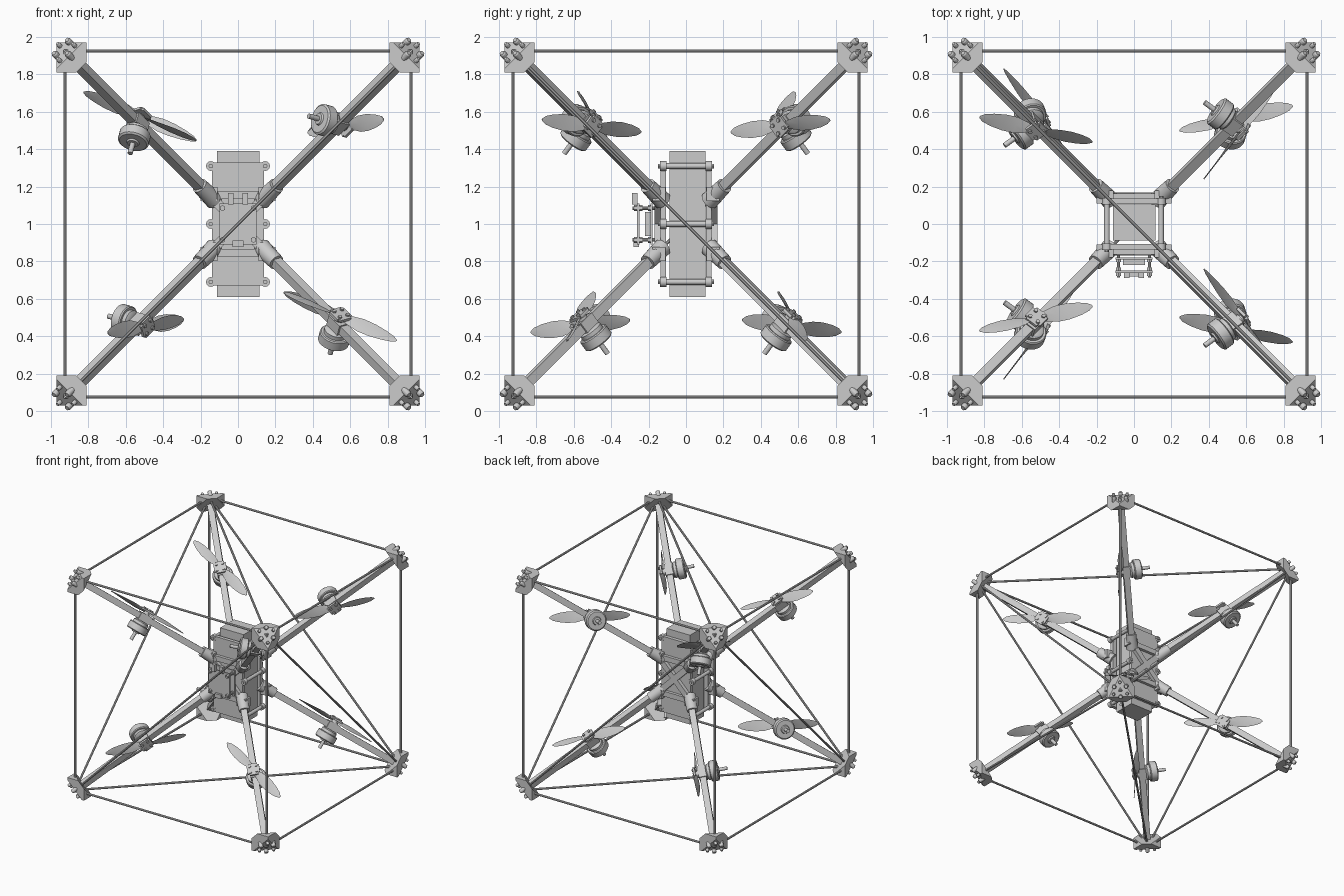
import bpy, bmesh, math
from mathutils import Vector, Matrix
from itertools import product

if "Cube" in bpy.data.objects:
    bpy.data.objects.remove(bpy.data.objects["Cube"])

C = Vector((0, 0, 1))                 # centre of the cubic frame
SIGNS = list(product((-1, 1), repeat=3))
A, B, K = 0.788, 0.211, 0.577         # rotor axis components


def finish(name, bm, angle=35):
    bmesh.ops.recalc_face_normals(bm, faces=bm.faces)
    me = bpy.data.meshes.new(name)
    bm.to_mesh(me)
    bm.free()
    me.shade_smooth()
    me.set_sharp_from_angle(angle=math.radians(angle))
    ob = bpy.data.objects.new(name, me)
    bpy.context.collection.objects.link(ob)
    return ob


def cyl(bm, p, q, r, r2=None, seg=16):
    p, q = Vector(p), Vector(q)
    rot = (q - p).to_track_quat('Z', 'Y').to_matrix().to_4x4()
    bmesh.ops.create_cone(bm, cap_ends=True, segments=seg, radius1=r,
                          radius2=r if r2 is None else r2, depth=(q - p).length,
                          matrix=Matrix.Translation((p + q) / 2) @ rot)


def box(bm, centre, size, rot=Matrix.Identity(4)):
    bmesh.ops.create_cube(bm, size=1, matrix=Matrix.Translation(centre) @ rot
                          @ Matrix.Diagonal((*size, 1)))


def frame(x, z):
    """Rotation whose local x and z follow the given directions."""
    z = z.normalized()
    x = (x - z * x.dot(z)).normalized()
    return Matrix((x, z.cross(x), z)).transposed().to_4x4()


def rotor_axes(s):
    sxy = s[0] * s[1]
    if s[0] * s[2] < 0:
        return Vector((B, K * sxy, A)), Vector((.9, .2 * sxy, -.39))
    return Vector((A, -K * sxy, -B)), Vector((.61, .79 * sxy, .1))


# corner blocks: cubes cut to hexagonal slabs, with bolts on the outer face
for s in SIGNS:
    sv = Vector(s)
    bm = bmesh.new()
    box(bm, C + sv * .89, (.16, .16, .16))
    for dist, sign in ((2.77, 1), (2.645, -1)):
        cut = bmesh.ops.bisect_plane(
            bm, geom=bm.verts[:] + bm.edges[:] + bm.faces[:],
            plane_co=C + sv * dist / 3, plane_no=sv * sign, clear_outer=True)
        edges = [e for e in cut['geom_cut'] if isinstance(e, bmesh.types.BMEdge)]
        bmesh.ops.holes_fill(bm, edges=edges, sides=0)
    finish('corner_block', bm)
    bm = bmesh.new()
    d = sv.normalized()
    for i in range(3):
        for inset, r in (([.07, .07, 0], .018), ([.02, .02, .1], .013)):
            u = inset[i:] + inset[:i]
            p = C + Vector([a * (.97 - b) for a, b in zip(s, u)])
            cyl(bm, p - d * .03, p + d * .017, r)
            cyl(bm, p + d * .017, p + d * .026, r, r * .75)
    finish('corner_bolts', bm)

# twelve edge rods and six face diagonal rods
bm_edge, bm_diag = bmesh.new(), bmesh.new()
for i, s in enumerate(SIGNS):
    for t in SIGNS[i + 1:]:
        diff = sum(a != b for a, b in zip(s, t))
        p, q = C + Vector(s) * .925, C + Vector(t) * .925
        if diff == 1:
            cyl(bm_edge, p, q, .009, seg=10)
        elif diff == 2 and s[0] * s[1] * s[2] < 0:
            cyl(bm_diag, p, q, .009, seg=10)
finish('edge_rods', bm_edge)
finish('diagonal_rods', bm_diag)

# propeller stations: radius, chord, pitch in degrees
BLADE = [(.015, .035, 30), (.06, .06, 28), (.12, .088, 22), (.19, .09, 17),
         (.26, .072, 13), (.31, .045, 11), (.335, .012, 10)]

for s in SIGNS:
    d = Vector(s).normalized()
    n, blade_dir = rotor_axes(s)
    n.normalize()
    # arm: square tube from the body to the corner
    rot = frame(n, d)
    bm = bmesh.new()
    box(bm, C + Vector(s) * .51, (.05, .05, .76 * math.sqrt(3)), rot)
    finish('arm', bm)
    # motor: mount, stepped can and tail shaft
    o = C + Vector(s) * .535
    bm = bmesh.new()
    box(bm, o, (.064, .07, .1), rot)
    for a, b, r, r2 in ((.03, .045, .03, .03), (-.03, -.04, .05, .065),
                        (-.04, -.062, .065, .065), (-.062, -.068, .078, .084),
                        (-.068, -.118, .084, .084), (-.118, -.126, .084, .074),
                        (-.126, -.135, .035, .03), (-.135, -.2, .014, .014)):
        cyl(bm, o + n * a, o + n * b, r, r2, 28)
    finish('motor', bm)
    # two blade propeller
    bm = bmesh.new()
    rot = Matrix.Translation(o + n * .052) @ frame(blade_dir, n)
    for side in (0, math.pi):
        m = rot @ Matrix.Rotation(side, 4, 'Z')
        rings = []
        for r, w, pitch in BLADE:
            tw = m @ Matrix.Rotation(math.radians(pitch), 4, 'X')
            h = .006 if r < .1 else .003
            rings.append([bm.verts.new(tw @ Vector((r, y, z))) for y, z in
                          ((-w / 2, 0), (0, h), (w / 2, 0), (0, -h))])
        for a, b in zip(rings, rings[1:]):
            for k in range(4):
                bm.faces.new((a[k], a[k - 1], b[k - 1], b[k]))
        bm.faces.new(rings[0])
        bm.faces.new(rings[-1])
    finish('propeller', bm, 50)
    # hub cap with four bolts
    bm = bmesh.new()
    rot = frame(d, n)
    box(bm, o + n * .062, (.1, .07, .016), rot)
    box(bm, o + n * .062, (.07, .1, .016), rot)
    for i, j in product((-1, 1), repeat=2):
        p = o + rot.to_3x3() @ Vector((.026 * i, .026 * j, .07))
        cyl(bm, p, p + n * .01, .011, seg=10)
    cyl(bm, o, o + n * .07, .022)
    finish('hub_cap', bm)
    # arm socket and clamp block on the body
    bm = bmesh.new()
    cyl(bm, C + Vector(s) * .125, C + Vector(s) * .205, .05, .043, 20)
    box(bm, C + Vector((s[0] * .155, s[1] * .145, s[2] * .16)), (.09, .07, .075))
    finish('arm_socket', bm)

# battery
bm = bmesh.new()
box(bm, (.002, .008, 1), (.226, .19, .78))
finish('battery', bm)

# front and back plates with tabs and X ribs
for sy in (-1, 1):
    bm = bmesh.new()
    y = sy * .122
    box(bm, (0, y, 1), (.28, .03, .66))
    for sx in (-1, 1):
        for z in (.69, 1, 1.31):
            cyl(bm, (sx * .145, y - .017, z), (sx * .145, y + .017, z), .026)
            cyl(bm, (sx * .145, y, z), (sx * .145, y + sy * .027, z), .012, seg=10)
        box(bm, (0, sy * .148, 1), (.46, .04, .05),
            Matrix.Rotation(sx * math.radians(45), 4, 'Y'))
    for z in (.845, 1.155):
        box(bm, (0, sy * .145, z), (.3, .035, .045))
    finish('front_plate' if sy < 0 else 'back_plate', bm)

# spacer posts joining the plates
bm = bmesh.new()
for sx in (-1, 1):
    for z in (.69, 1, 1.31):
        cyl(bm, (sx * .145, -.12, z), (sx * .145, .12, z), .015)
finish('spacer_posts', bm)

# electronics stack on the front
bm = bmesh.new()
for y in (-.185, -.255):
    box(bm, (0, y, 1), (.2, .012, .22))
box(bm, (0, -.205, 1), (.12, .03, .13))
finish('circuit_boards', bm)
bm = bmesh.new()
for sx, sz in product((-1, 1), repeat=2):
    p = Vector((sx * .083, -.12, 1 + sz * .085))
    cyl(bm, p, p + Vector((0, -.165, 0)), .009, seg=10)
    for y in (.075, .12, .15):
        cyl(bm, p - Vector((0, y - .008, 0)), p - Vector((0, y + .008, 0)), .016, seg=6)
finish('standoffs', bm)
bm = bmesh.new()
for sx in (-1, 1):
    box(bm, (sx * .038, -.275, 1.135), (.03, .03, .06))
box(bm, (0, -.265, .895), (.06, .03, .035))
finish('connectors', bm)
